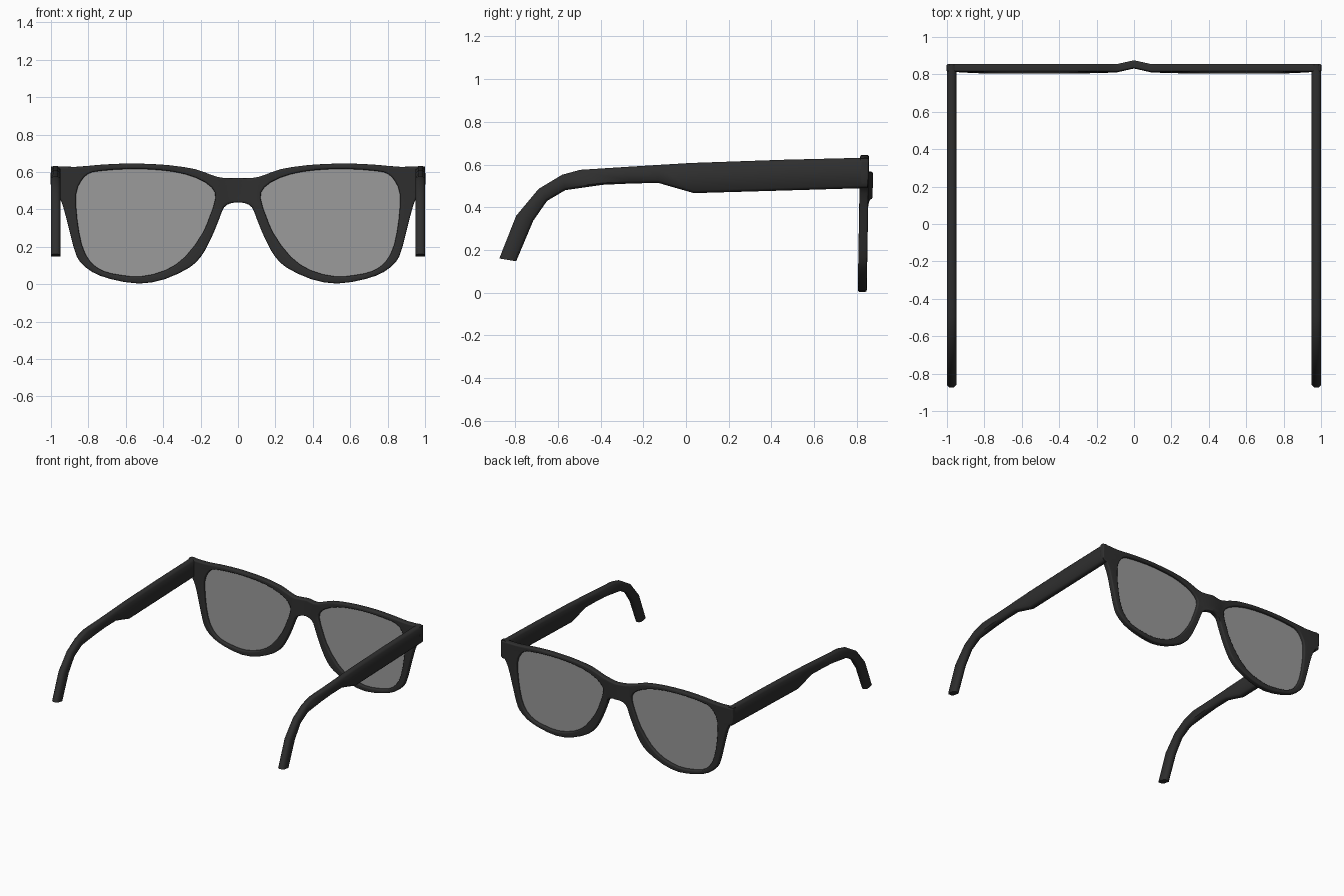
import bpy, bmesh, math
from mathutils import Vector

if "Cube" in bpy.data.objects:
    bpy.data.objects.remove(bpy.data.objects["Cube"], do_unlink=True)


def material(name, rgb, alpha=1.0):
    m = bpy.data.materials.new(name)
    m.use_nodes = True
    m.diffuse_color = (*rgb, alpha)
    node = m.node_tree.nodes["Principled BSDF"]
    node.inputs["Base Color"].default_value = (*rgb, 1.0)
    node.inputs["Alpha"].default_value = alpha
    return m


black = material("black plastic", (0.028, 0.028, 0.028))
tint = material("grey tinted lens", (0.32, 0.32, 0.32), 0.7)


def add_object(name, bm, mat):
    mesh = bpy.data.meshes.new(name)
    bmesh.ops.recalc_face_normals(bm, faces=bm.faces)
    bm.to_mesh(mesh)
    bm.free()
    mesh.materials.append(mat)
    ob = bpy.data.objects.new(name, mesh)
    bpy.context.collection.objects.link(ob)
    bpy.ops.object.select_all(action="DESELECT")
    ob.select_set(True)
    bpy.context.view_layer.objects.active = ob
    bpy.ops.object.shade_smooth_by_angle(angle=math.radians(50))
    return ob


def mirrored(pts):
    return [(-x, z) for x, z in reversed(pts)]


def rounded(pts):
    """Adds a smooth in-between point to every segment of a closed outline."""
    out = []
    n = len(pts)
    for i in range(n):
        a, b, c, d = (Vector(pts[(i + k) % n]) for k in (-1, 0, 1, 2))
        mid = (b + c) / 2 + (b + c - a - d) / 16
        out += [tuple(b), tuple(mid)]
    return out


# Left half of the rim outline, from the top of the bridge round to its underside
half_rim = [
    (0, .567), (.08, .568), (.14, .583), (.23, .615), (.36, .635), (.48, .643),
    (.6, .645), (.74, .638), (.87, .627), (.985, .63), (1, .615), (1, .51),
    (.97, .49), (.94, .43), (.915, .34), (.89, .24), (.87, .17), (.845, .12),
    (.78, .065), (.68, .027), (.53, .003), (.39, .027), (.257, .09),
    (.2, .145), (.166, .2), (.13, .275), (.1, .35), (.075, .41), (.04, .432),
    (0, .437)]
rim = rounded(half_rim + mirrored(half_rim[1:-1]))

# Lens opening on the left side
opening = rounded([
    (.128, .428), (.123, .49), (.176, .545), (.283, .588), (.417, .61),
    (.58, .616), (.74, .605), (.8, .59), (.84, .55), (.866, .48), (.86, .35),
    (.835, .21), (.79, .12), (.72, .07), (.63, .049), (.52, .041), (.39, .073),
    (.283, .145), (.19, .27), (.15, .365)])


def front_plane(z):
    # the rims lean back slightly towards the bottom
    return .835 - .01 * (.6 - z) / .6


# Front frame: outline with two holes, extruded with rounded edges
HALF, BEVEL, BRIDGE = .021, .009, .09
cu = bpy.data.curves.new("frame profile", "CURVE")
cu.dimensions, cu.fill_mode = "2D", "BOTH"
cu.extrude, cu.bevel_depth = HALF - BEVEL, BEVEL
cu.bevel_resolution, cu.offset = 1, -BEVEL
for pts in (rim, opening, mirrored(opening)):
    s = cu.splines.new("POLY")
    s.points.add(len(pts) - 1)
    for p, (x, z) in zip(s.points, pts):
        p.co = (x, z, 0, 1)
    s.use_cyclic_u = True
profile = bpy.data.objects.new("frame profile", cu)
bpy.context.collection.objects.link(profile)
deps = bpy.context.evaluated_depsgraph_get()
flat = bpy.data.meshes.new_from_object(profile.evaluated_get(deps))
bpy.data.objects.remove(profile, do_unlink=True)
bm = bmesh.new()
bm.from_mesh(flat)
bpy.data.meshes.remove(flat)
bmesh.ops.remove_doubles(bm, verts=bm.verts, dist=0.0003)

# Fold lines that let the bridge rise to a ridge in the middle
for x in (-BRIDGE, 0, BRIDGE):
    bmesh.ops.bisect_plane(bm, geom=bm.verts[:] + bm.edges[:] + bm.faces[:],
                           plane_co=(x, 0, 0), plane_no=(1, 0, 0))
for v in bm.verts:
    x, z, depth = v.co
    ridge = .02 * max(0, 1 - abs(x) / BRIDGE)
    v.co = (x, front_plane(z) + ridge - depth, z)
frame = add_object("front_frame", bm, black)
frame.modifiers.new("even shading", "WEIGHTED_NORMAL").keep_sharp = True

# Lenses, seated a little way into the rims
for side, pts in (("left", opening), ("right", mirrored(opening))):
    cx = sum(p[0] for p in pts) / len(pts)
    bm = bmesh.new()
    verts = []
    for x, z in pts:
        x, z = cx + (x - cx) * 1.015, .34 + (z - .34) * 1.015
        verts.append(bm.verts.new((x, front_plane(z), z)))
    bm.faces.new(verts)
    add_object(side + "_lens", bm, tint)

# Temple arms: (top, bottom) stations in y and z from the hinge to the ear tip
stations = [
    ((.85, .632), (.85, .49)), ((.45, .622), (.45, .478)),
    ((.02, .607), (.037, .466)), ((-.13, .598), (-.13, .514)),
    ((-.26, .59), (-.26, .511)), ((-.495, .575), (-.39, .505)),
    ((-.58, .552), (-.565, .48)), ((-.69, .486), (-.65, .43)),
    ((-.795, .36), (-.715, .337)), ((-.874, .16), (-.795, .147))]
WIDTH, ROUND = .025, .013
for side, s in (("left", 1), ("right", -1)):
    bm = bmesh.new()
    rings = []
    for top, bottom in stations:
        top, bottom = Vector(top), Vector(bottom)
        inset = (top - bottom).normalized() * ROUND
        half = [(WIDTH - ROUND, bottom), (WIDTH, bottom + inset),
                (WIDTH, top - inset), (WIDTH - ROUND, top)]
        ring = half + [(-w, p) for w, p in reversed(half)]
        rings.append([bm.verts.new((s * .975 + w, *p)) for w, p in ring])
    for a, b in zip(rings, rings[1:]):
        for i in range(len(a)):
            j = (i + 1) % len(a)
            bm.faces.new((a[i], a[j], b[j], b[i]))
    bm.faces.new(rings[0])
    bm.faces.new(rings[-1])
    add_object(side + "_temple", bm, black)
